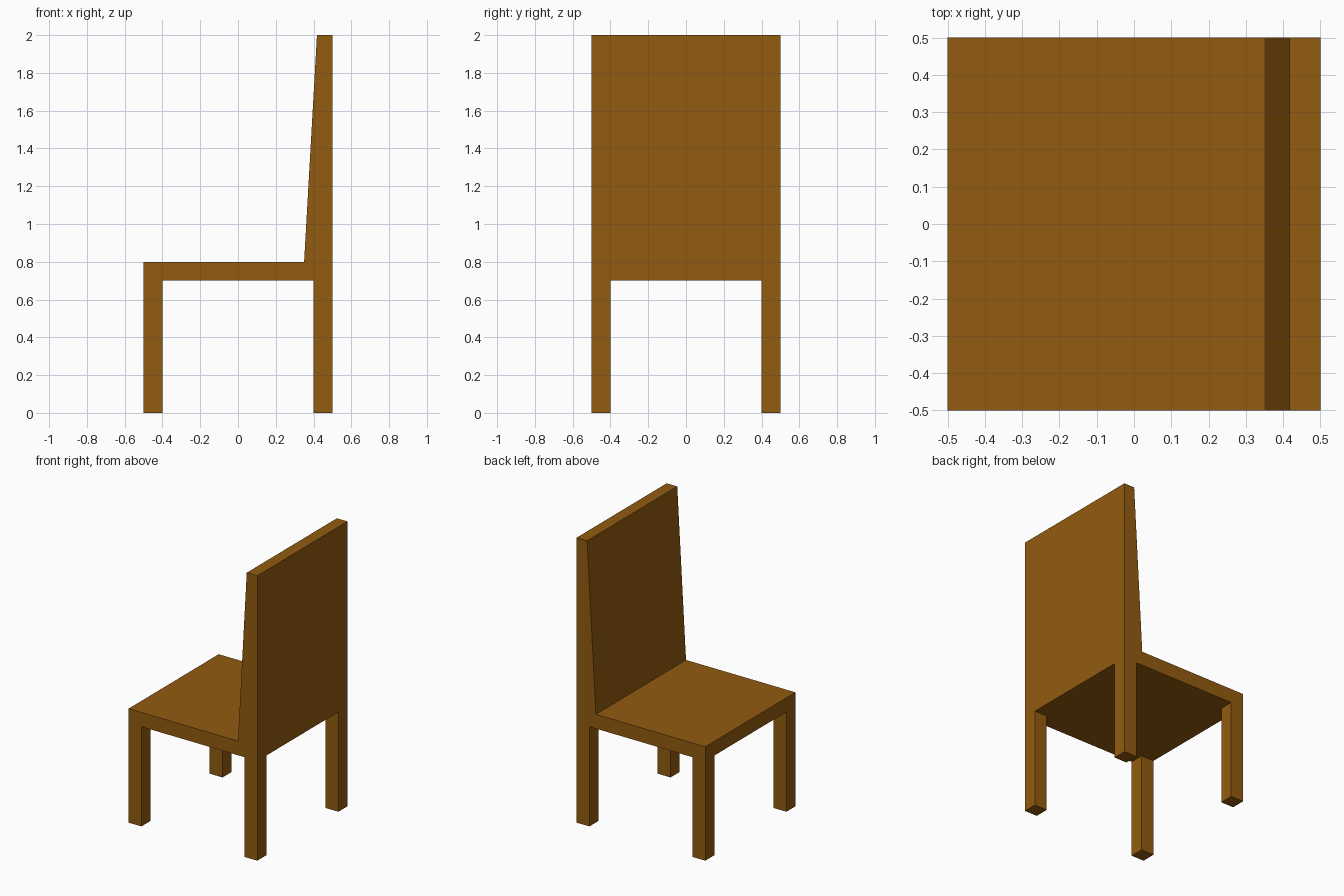
import bpy
import bmesh

if "Cube" in bpy.data.objects:
    bpy.data.objects.remove(bpy.data.objects["Cube"])

wood = bpy.data.materials.new("brown_wood")
wood.diffuse_color = (0.29, 0.105, 0.005, 1.0)
wood.use_nodes = True
wood.node_tree.nodes["Principled BSDF"].inputs["Base Color"].default_value = wood.diffuse_color


def extrude_profile(name, profile, y0, y1):
    """Extrude an (x, z) outline from y0 to y1."""
    bm = bmesh.new()
    face = bm.faces.new([bm.verts.new((x, y0, z)) for x, z in profile])
    result = bmesh.ops.extrude_face_region(bm, geom=[face])
    moved = [v for v in result["geom"] if isinstance(v, bmesh.types.BMVert)]
    bmesh.ops.translate(bm, verts=moved, vec=(0, y1 - y0, 0))
    bmesh.ops.recalc_face_normals(bm, faces=bm.faces)
    mesh = bpy.data.meshes.new(name)
    bm.to_mesh(mesh)
    bm.free()
    mesh.materials.append(wood)
    obj = bpy.data.objects.new(name, mesh)
    bpy.context.collection.objects.link(obj)
    return obj


def box(name, x0, x1, y0, y1, z0, z1):
    return extrude_profile(name, [(x0, z0), (x1, z0), (x1, z1), (x0, z1)], y0, y1)


# Seat slab
box("seat", -0.5, 0.5, -0.5, 0.5, 0.7, 0.8)

# Backrest, tapering towards the top, upright on its rear side
extrude_profile("backrest", [(0.35, 0.8), (0.5, 0.8), (0.5, 2.0), (0.418, 2.0)], -0.5, 0.5)

# Four square legs; the chair's seat opens towards -x
for end, x in (("front", -0.5), ("rear", 0.4)):
    for side, y in (("left", -0.5), ("right", 0.4)):
        box(f"{end}_{side}_leg", x, x + 0.1, y, y + 0.1, 0.0, 0.7)
